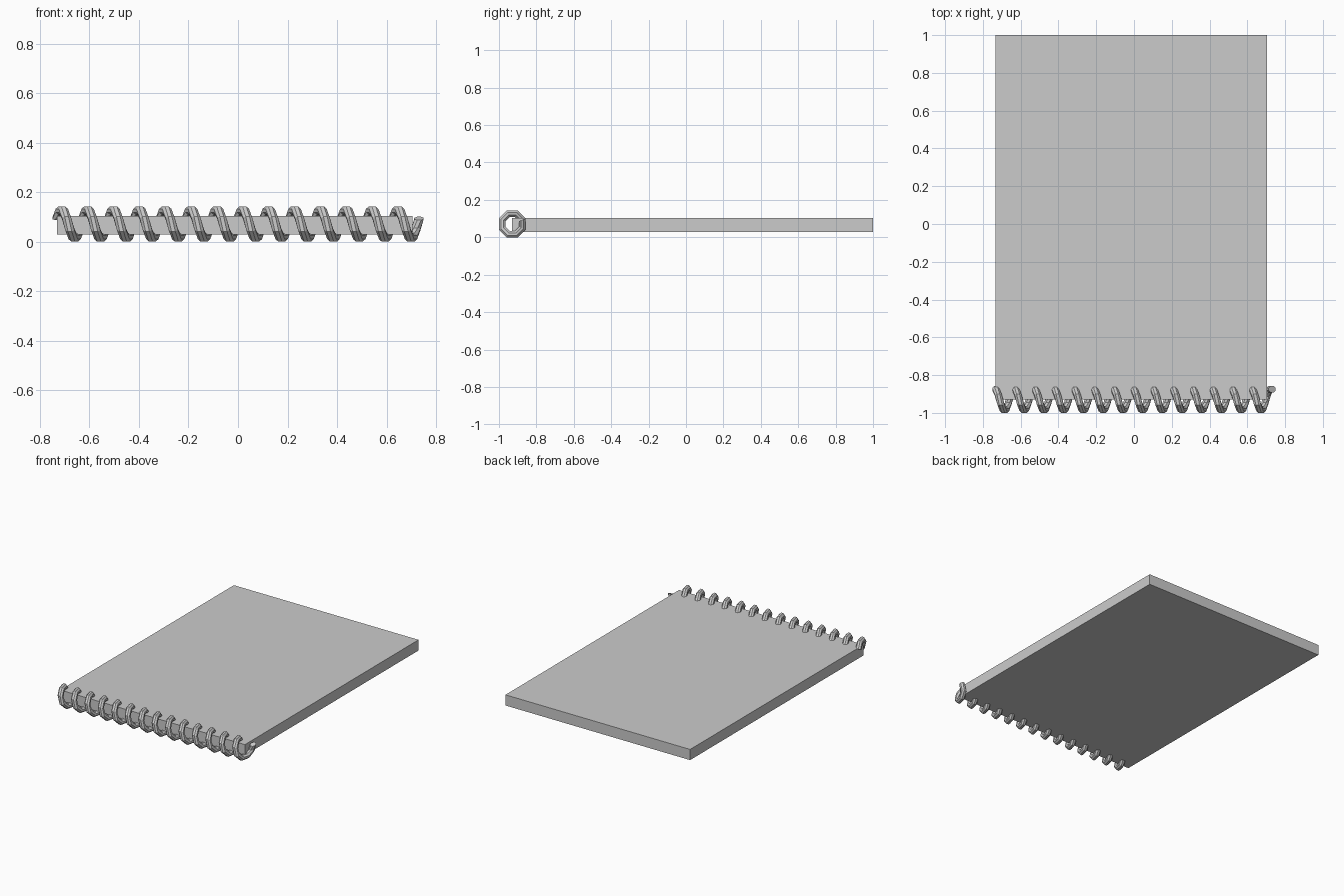
import bpy, bmesh
from math import sin, cos, tau, pi

if "Cube" in bpy.data.objects:
    bpy.data.objects.remove(bpy.data.objects["Cube"])


def make_object(name, bm):
    bmesh.ops.recalc_face_normals(bm, faces=bm.faces)
    mesh = bpy.data.meshes.new(name)
    bm.to_mesh(mesh)
    bm.free()
    obj = bpy.data.objects.new(name, mesh)
    bpy.context.collection.objects.link(obj)
    return obj


# Notepad block: a plain slab
lo, hi = (-0.732, -0.93, 0.029), (0.705, 1.0, 0.104)
bm = bmesh.new()
bmesh.ops.create_cube(bm, size=1)
for v in bm.verts:
    v.co = [(a + b) / 2 + c * (b - a) for a, b, c in zip(lo, hi, v.co)]
make_object("paper_block", bm)

# Spiral binding: round profile screwed along x, eight steps per turn
TURNS, STEPS, SIDES = 14, 8, 8
COIL_R, WIRE_R, HALF_LEN = 0.0583, 0.0185, 0.7315
AXIS_Y, AXIS_Z = -0.929, 0.071
bm = bmesh.new()
rings = []
count = TURNS * STEPS
for i in range(count + 1):
    angle = pi / 8 + tau * i / STEPS
    x0 = -HALF_LEN + 2 * HALF_LEN * i / count
    ring = []
    for k in range(SIDES):
        t = tau * (k + 0.5) / SIDES
        r = COIL_R + WIRE_R * cos(t) / cos(pi / SIDES)
        ring.append(bm.verts.new((x0 + WIRE_R * sin(t) / cos(pi / SIDES),
                                  AXIS_Y + r * cos(angle),
                                  AXIS_Z + r * sin(angle))))
    rings.append(ring)
for a, b in zip(rings, rings[1:]):
    for k in range(SIDES):
        n = (k + 1) % SIDES
        bm.faces.new((a[k], a[n], b[n], b[k]))
bm.faces.new(rings[0])
bm.faces.new(rings[-1])
make_object("spiral_binding", bm)
